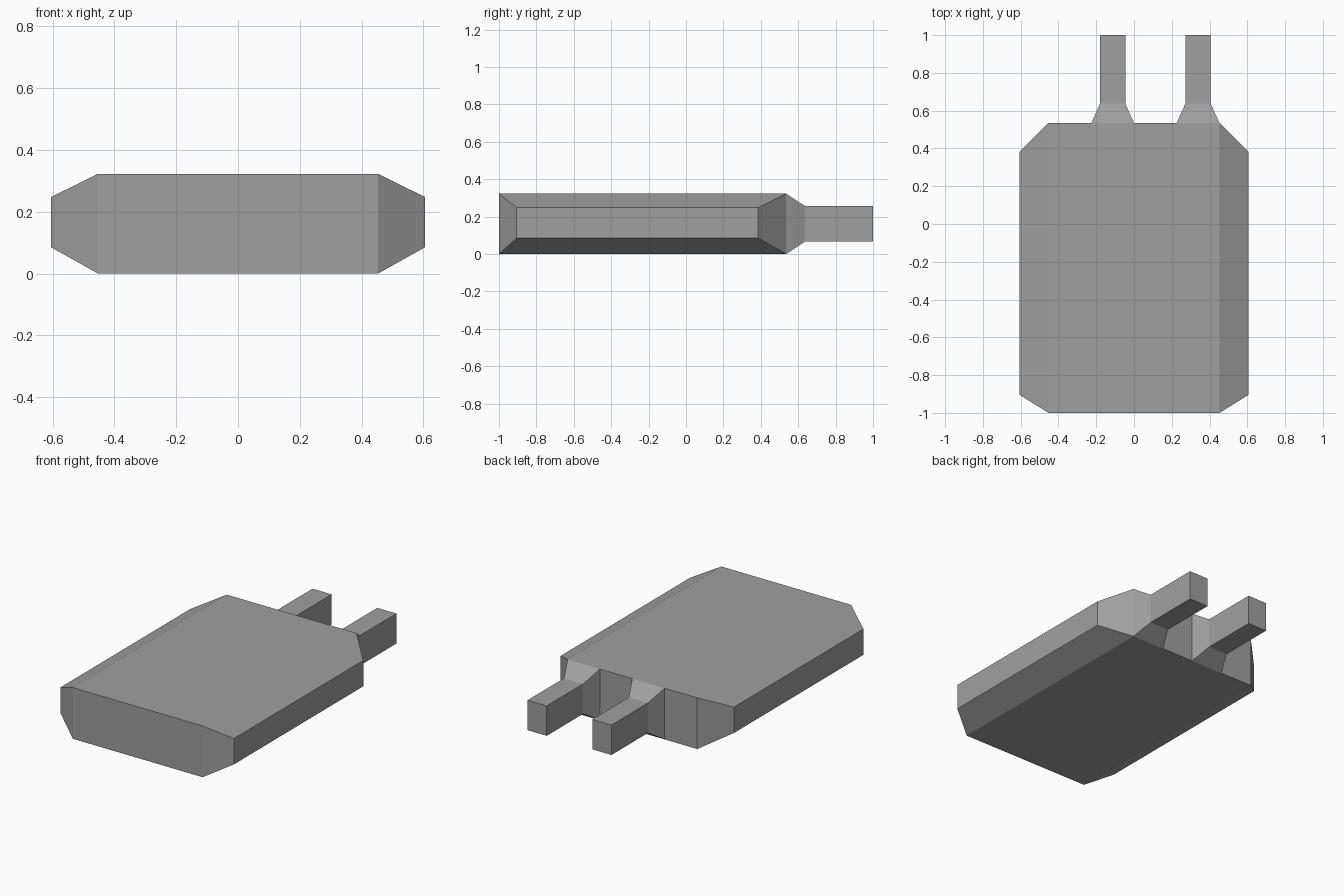
import bpy
import bmesh

cube = bpy.data.objects.get("Cube")
if cube:
    bpy.data.objects.remove(cube, do_unlink=True)

grey = bpy.data.materials.new("plain_grey")
grey.use_nodes = True
colour = (0.35, 0.35, 0.35, 1)
grey.diffuse_color = colour
grey.node_tree.nodes["Principled BSDF"].inputs["Base Color"].default_value = colour


def loft(name, rings, cap_start=True):
    """Join four-cornered rings into a flat-shaded solid."""
    bm = bmesh.new()
    loops = [[bm.verts.new(p) for p in ring] for ring in rings]
    for a, b in zip(loops, loops[1:]):
        for i in range(4):
            j = (i + 1) % 4
            bm.faces.new((a[i], a[j], b[j], b[i]))
    if cap_start:
        bm.faces.new(loops[0][::-1])
    bm.faces.new(loops[-1])
    bmesh.ops.recalc_face_normals(bm, faces=bm.faces)
    mesh = bpy.data.meshes.new(name)
    bm.to_mesh(mesh)
    bm.free()
    mesh.materials.append(grey)
    obj = bpy.data.objects.new(name, mesh)
    bpy.context.collection.objects.link(obj)


def ring_x(x, y0, y1, z0, z1):
    return [(x, y0, z0), (x, y1, z0), (x, y1, z1), (x, y0, z1)]


def ring_y(y, x, half, z0, z1):
    return [(x - half, y, z0), (x - half, y, z1), (x + half, y, z1), (x + half, y, z0)]


HEIGHT = 0.323
BACK = 0.535

# Flat body with tapered sides
side = (-0.905, 0.385, 0.085, 0.248)
middle = (-1, BACK, 0, HEIGHT)
loft("body", [ring_x(-0.605, *side), ring_x(-0.453, *middle),
              ring_x(0.453, *middle), ring_x(0.605, *side)])

# Two prongs, each flaring out where it meets the back of the body
for name, x in (("right_prong", -0.113), ("left_prong", 0.339)):
    loft(name, [ring_y(BACK, x, 0.113, 0, HEIGHT),
                ring_y(0.637, x, 0.067, 0.067, 0.256),
                ring_y(1, x, 0.067, 0.067, 0.256)], cap_start=False)
